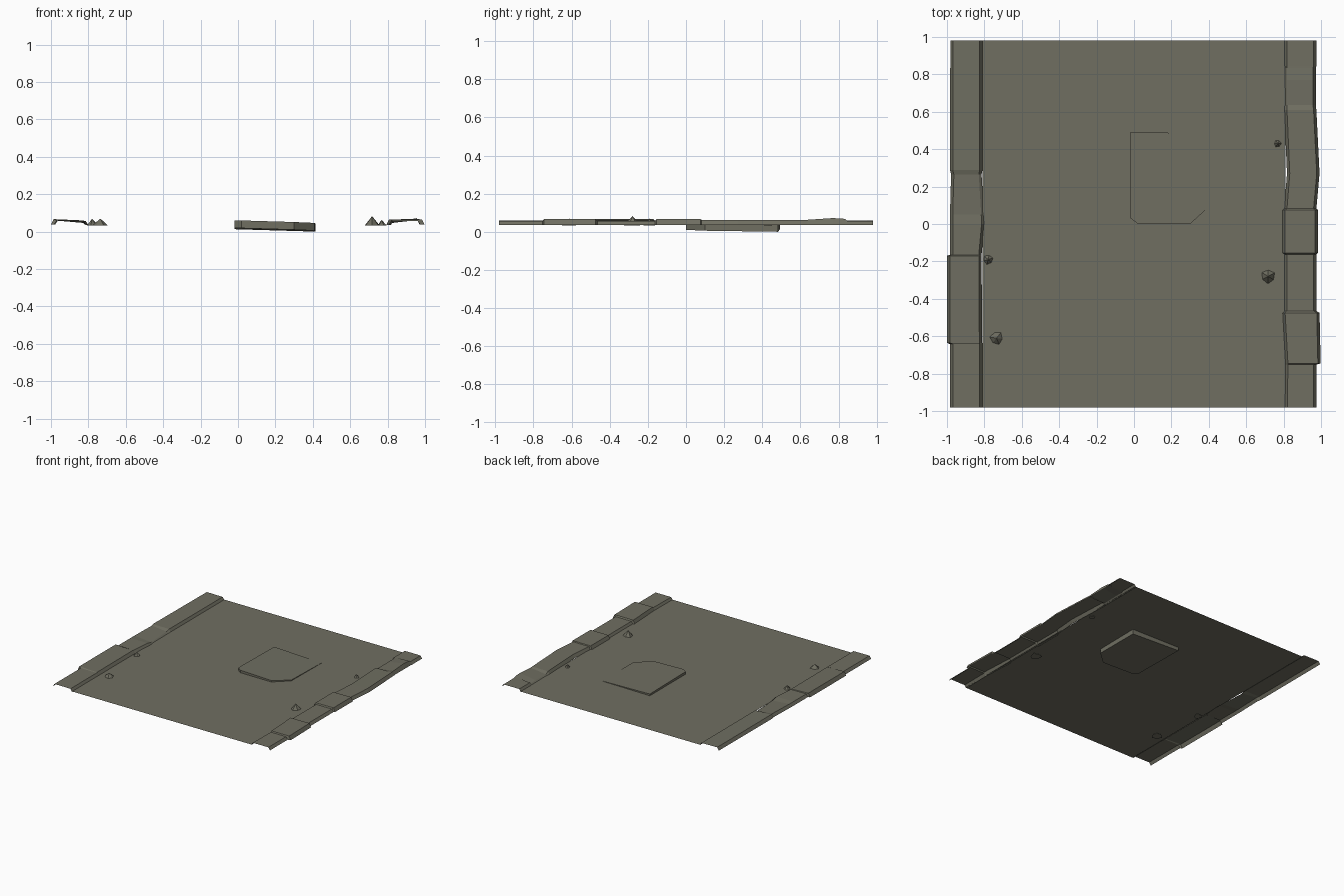
import bpy, bmesh, math

stone = bpy.data.materials.new("worn olive grey stone")
stone.diffuse_color = (0.16, 0.157, 0.12, 1)

FLOOR = 0.04
END = 0.98


def make(name, verts, faces):
    mesh = bpy.data.meshes.new(name)
    mesh.from_pydata(verts, [], faces)
    bm = bmesh.new()
    bm.from_mesh(mesh)
    bmesh.ops.recalc_face_normals(bm, faces=bm.faces)
    # open strips must face upward
    if sum(f.normal.z * f.calc_area() for f in bm.faces) < -1e-4:
        bmesh.ops.reverse_faces(bm, faces=bm.faces)
    bm.to_mesh(mesh)
    bm.free()
    mesh.materials.append(stone)
    ob = bpy.data.objects.new(name, mesh)
    bpy.context.collection.objects.link(ob)
    return ob


def curb(name, side, stations):
    """Hollow curb shell: station = (y, outer x, inner x, outer z, inner z)."""
    verts, faces = [], []
    for y, xo, xi, zo, zi in stations:
        verts += [(side * xo, y, 0.037), (side * (xo - 0.015), y, zo),
                  (side * (xi + 0.015), y, zi), (side * xi, y, 0.036)]
    for s in range(len(stations) - 1):
        for k in range(3):
            a = s * 4 + k
            faces.append((a, a + 1, a + 5, a + 4))
    make(name, verts, faces)


# Road surface
make("road_surface", [(-0.81, -END, FLOOR), (0.81, -END, FLOOR),
                      (0.81, END, FLOOR), (-0.81, END, FLOOR)], [(0, 1, 2, 3)])

# Left curb: one raised block and a chipped stretch
curb("left_curb", -1, [
    (-END, 0.984, 0.81, 0.059, 0.058),
    (-0.642, 0.984, 0.81, 0.059, 0.058),
    (-0.635, 1.0, 0.812, 0.067, 0.060),
    (-0.17, 1.0, 0.815, 0.067, 0.060),
    (-0.165, 0.984, 0.815, 0.059, 0.058),
    (0.00, 0.984, 0.80, 0.059, 0.058),
    (0.05, 0.984, 0.802, 0.059, 0.046),
    (0.265, 0.978, 0.815, 0.060, 0.048),
    (0.29, 0.984, 0.81, 0.063, 0.059),
    (END, 0.982, 0.81, 0.060, 0.058)])

# Right curb: two raised blocks, a bowed stretch and a sunken stretch
curb("right_curb", 1, [
    (-END, 0.975, 0.805, 0.058, 0.058),
    (-0.752, 0.975, 0.808, 0.058, 0.058),
    (-0.745, 0.998, 0.808, 0.066, 0.066),
    (-0.475, 0.992, 0.793, 0.066, 0.066),
    (-0.465, 0.975, 0.803, 0.058, 0.058),
    (-0.162, 0.975, 0.803, 0.058, 0.058),
    (-0.155, 0.984, 0.793, 0.067, 0.066),
    (0.075, 0.984, 0.793, 0.067, 0.066),
    (0.082, 0.975, 0.803, 0.062, 0.061),
    (0.27, 0.992, 0.818, 0.063, 0.062),
    (0.61, 0.975, 0.803, 0.062, 0.061),
    (0.635, 0.972, 0.803, 0.063, 0.046),
    (0.77, 0.972, 0.803, 0.072, 0.050),
    (0.835, 0.972, 0.803, 0.068, 0.048),
    (0.845, 0.975, 0.803, 0.058, 0.058),
    (END, 0.975, 0.803, 0.058, 0.058)])

# Loose paving slab, tilted and half sunk in the road
outline = [(0.02, 0.002), (0.30, 0.0), (0.41, 0.10), (0.415, 0.483),
           (-0.018, 0.492), (-0.018, 0.03)]
n = len(outline)
verts = [(x, y, z0 - 0.03 * (x + 0.018) - 0.014 * y)
         for z0 in (0.020, 0.061) for x, y in outline]
faces = [tuple(range(n)), tuple(range(n, 2 * n))]
faces += [(i, (i + 1) % n, (i + 1) % n + n, i + n) for i in range(n)]
make("loose_slab", verts, faces)

# Pebbles: small faceted stones (x, y, radius, peak height, turn)
for i, (x, y, r, h, turn) in enumerate([(-0.78, -0.19, 0.034, 0.069, 0.3),
                                        (-0.735, -0.61, 0.045, 0.070, 0.9),
                                        (0.717, -0.28, 0.046, 0.083, 0.5),
                                        (0.768, 0.43, 0.026, 0.064, 0.0)]):
    k = 6
    ring = [(x + r * (1 - 0.15 * (j % 2)) * math.cos(turn + j * math.tau / k),
             y + r * (1 - 0.15 * (j % 2)) * math.sin(turn + j * math.tau / k),
             0.033) for j in range(k)]
    make(f"pebble_{i + 1}", ring + [(x, y, h)],
         [tuple(range(k))] + [(j, (j + 1) % k, k) for j in range(k)])
